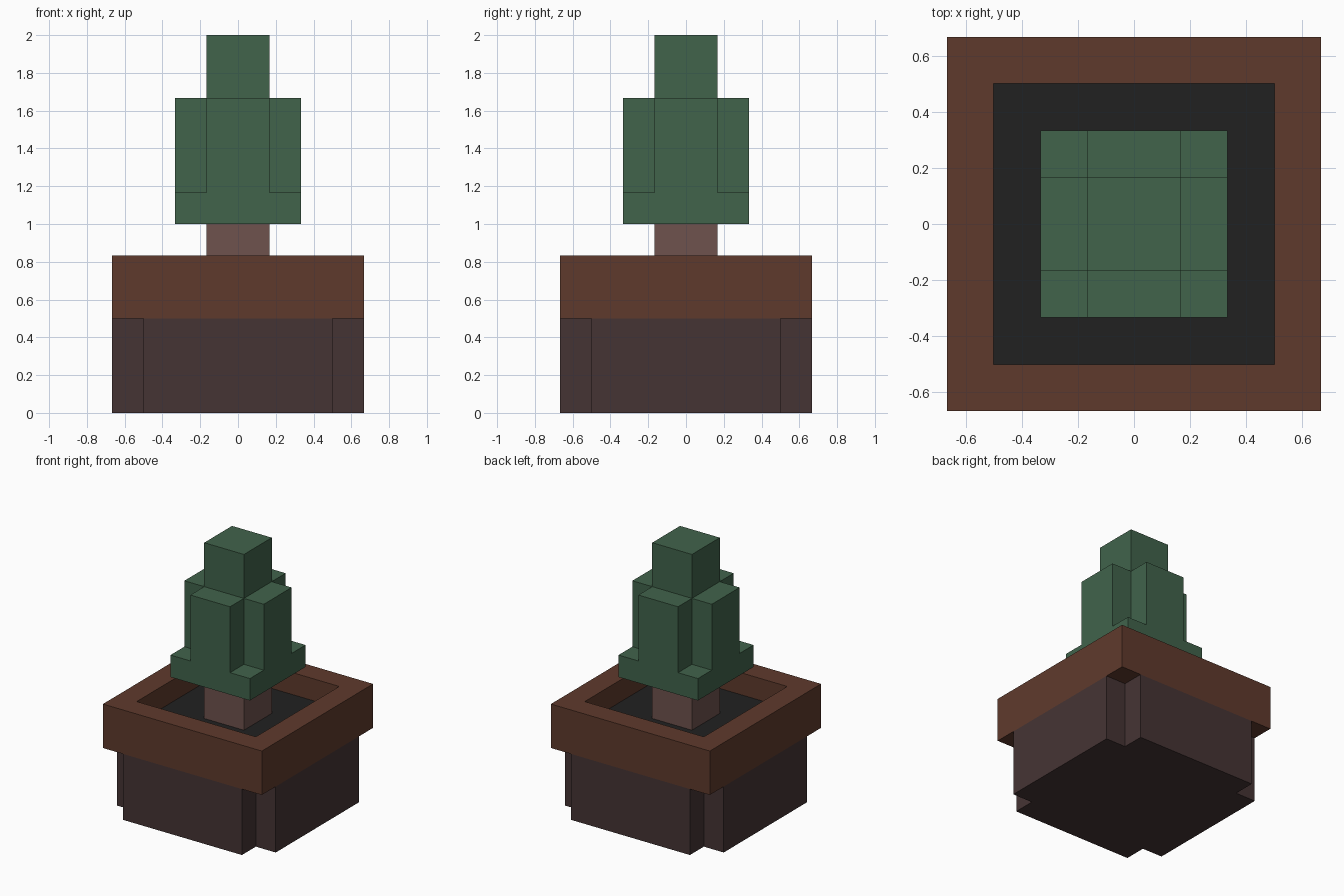
import bpy
import bmesh

cube = bpy.data.objects.get("Cube")
if cube:
    bpy.data.objects.remove(cube, do_unlink=True)

U = 1 / 6  # every part sits on this block size


def material(name, rgb):
    linear = [(c / 255 / 12.92) if c < 11 else ((c / 255 + 0.055) / 1.055) ** 2.4 for c in rgb]
    mat = bpy.data.materials.new(name)
    mat.use_nodes = True
    mat.diffuse_color = (*linear, 1)
    bsdf = mat.node_tree.nodes["Principled BSDF"]
    bsdf.inputs["Base Color"].default_value = (*linear, 1)
    bsdf.inputs["Roughness"].default_value = 0.9
    return mat


# Cell rules on a 3 x 3 plan, with columns and rows -1, 0, 1
def square(i, j):
    return True


def plus(i, j):
    return i == 0 or j == 0


def ring(i, j):
    return i != 0 or j != 0


def centre(i, j):
    return i == 0 and j == 0


def stepped_block(name, mat, inner, outer, bottom, steps):
    """Lay a 3 x 3 sheet, then raise the cells chosen by each step's rule."""
    bm = bmesh.new()
    lines = [-outer * U, -inner * U, inner * U, outer * U]
    grid = [[bm.verts.new((x, y, bottom * U)) for y in lines] for x in lines]
    cells = {}
    for i in range(3):
        for j in range(3):
            if steps[0][0](i - 1, j - 1):
                cells[i - 1, j - 1] = bm.faces.new(
                    (grid[i][j], grid[i + 1][j], grid[i + 1][j + 1], grid[i][j + 1]))
    bm.verts.ensure_lookup_table()
    bmesh.ops.delete(bm, geom=[v for v in bm.verts if not v.link_faces], context='VERTS')

    level = bottom
    mid = (inner + outer) / 2 * U
    for rule, top in steps:
        chosen = []
        for f in bm.faces:
            c = f.calc_center_median()
            i, j = [0 if abs(v) < inner * U else (1 if v > 0 else -1) for v in c.xy]
            flat = all(abs(v.co.z - level * U) < 1e-5 for v in f.verts)
            if flat and rule(i, j):
                chosen.append(f)
        made = bmesh.ops.extrude_face_region(bm, geom=chosen)["geom"]
        if level != bottom:
            old = [f for f in chosen if f.is_valid]
            bmesh.ops.delete(bm, geom=old, context='FACES')
        for v in made:
            if isinstance(v, bmesh.types.BMVert):
                v.co.z = top * U
        level = top

    bmesh.ops.recalc_face_normals(bm, faces=bm.faces)
    mesh = bpy.data.meshes.new(name)
    bm.to_mesh(mesh)
    bm.free()
    mesh.materials.append(mat)
    obj = bpy.data.objects.new(name, mesh)
    bpy.context.collection.objects.link(obj)
    return obj


def block(name, mat, half, bottom, top):
    bpy.ops.mesh.primitive_cube_add(size=1, location=(0, 0, (bottom + top) / 2 * U))
    obj = bpy.context.object
    obj.name = name
    obj.scale = (2 * half * U, 2 * half * U, (top - bottom) * U)
    bpy.ops.object.transform_apply(location=True, scale=True)
    obj.data.materials.append(mat)
    return obj


dark_brown = material("dark_brown", (69, 52, 52))
rust_brown = material("rust_brown", (95, 58, 44))
soil_black = material("soil_black", (33, 33, 33))
bark = material("bark", (110, 82, 77))
leaf_green = material("leaf_green", (65, 99, 75))

# Planter: notched body, wide rim and sunken soil
stepped_block("pot_body", dark_brown, 3, 4, 0, [(plus, 3)])
stepped_block("pot_rim", rust_brown, 3, 4, 3, [(ring, 5)])
block("soil", soil_black, 3, 3, 4)

# Plant: short trunk and tiered foliage
block("trunk", bark, 1, 4, 6)
stepped_block("foliage", leaf_green, 1, 2, 6, [(square, 7), (plus, 10), (centre, 12)])
